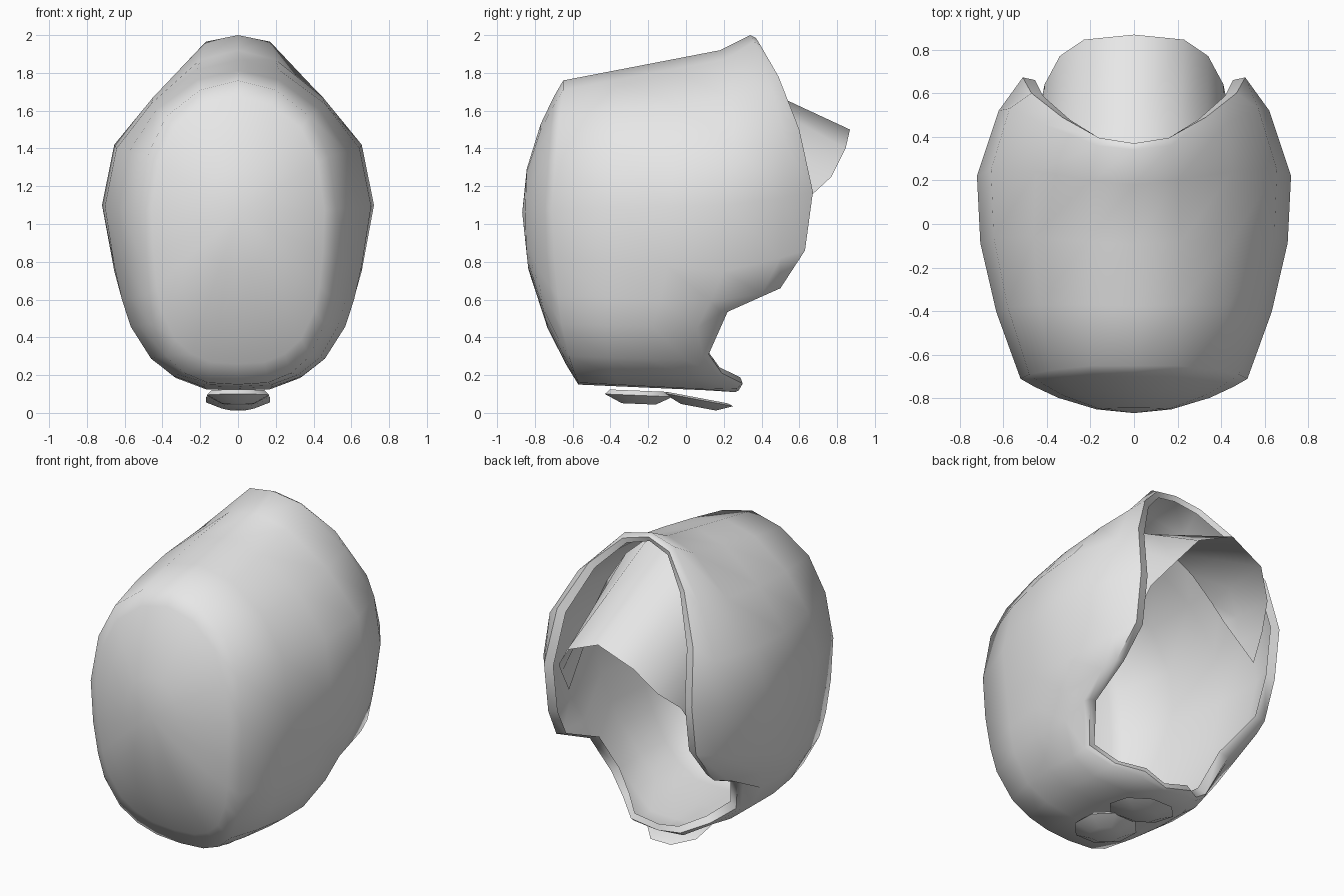
import bpy, bmesh, math

if "Cube" in bpy.data.objects:
    bpy.data.objects.remove(bpy.data.objects["Cube"])

grey = bpy.data.materials.new("light_grey")
grey.diffuse_color = (0.8, 0.8, 0.8, 1)
grey.use_nodes = True
grey.node_tree.nodes["Principled BSDF"].inputs["Base Color"].default_value = grey.diffuse_color


def finish(name, bm, angle):
    bmesh.ops.remove_doubles(bm, verts=bm.verts, dist=0.0005)
    bmesh.ops.recalc_face_normals(bm, faces=bm.faces)
    me = bpy.data.meshes.new(name)
    bm.to_mesh(me)
    bm.free()
    me.materials.append(grey)
    ob = bpy.data.objects.new(name, me)
    bpy.context.collection.objects.link(ob)
    bpy.ops.object.select_all(action='DESELECT')
    ob.select_set(True)
    bpy.context.view_layer.objects.active = ob
    bpy.ops.object.shade_smooth_by_angle(angle=math.radians(angle))
    return ob


def loft(name, rings, angle=60):
    """Skin half-rings (x >= 0) and mirror them across x = 0."""
    bm = bmesh.new()
    for side in (1, -1):
        grid = [[bm.verts.new((side * x, y, z)) for x, y, z in r] for r in rings]
        for a, b in zip(grid, grid[1:]):
            for i in range(len(a) - 1):
                bm.faces.new((a[i], a[i + 1], b[i + 1], b[i])[::side])
    return finish(name, bm, angle)


def mix(p, q, t):
    return tuple(a + (b - a) * t for a, b in zip(p, q))


# Shell half-rings, each running from the crown down the side to the bottom
front = [(0, -.65, 1.76), (.2, -.65, 1.71), (.38, -.67, 1.57), (.48, -.69, 1.36),
         (.52, -.71, 1.08), (.51, -.7, .82), (.49, -.68, .62), (.46, -.66, .47),
         (.38, -.62, .3), (.28, -.59, .21), (.16, -.57, .16), (0, -.57, .15)]
middle = [(0, .18, 1.92), (.2, .2, 1.87), (.45, .24, 1.67), (.655, .25, 1.42),
          (.72, .22, 1.1), (.655, .2, .75), (.61, .13, .59), (.56, .06, .45),
          (.45, .0, .28), (.33, .03, .185), (.17, .1, .125), (0, .1, .12)]
back = [(0, .34, 2), (.17, .36, 1.965), (.42, .46, 1.7), (.57, .53, 1.42),
        (.62, .52, 1.14), (.58, .5, .82), (.57, .4, .63), (.53, .19, .53),
        (.44, .09, .3), (.31, .17, .2), (.17, .27, .13), (0, .26, .11)]
lip = [(0, .37, 1.985), (.16, .395, 1.945), (.33, .49, 1.78), (.47, .6, 1.5),
       (.51, .672, 1.17), (.51, .63, .86), (.545, .5, .66), (.51, .22, .535),
       (.43, .12, .31), (.3, .19, .21), (.17, .3, .155), (0, .28, .12)]

rings = []
# Domed front
cx, cy, cz = 0, -.867, 1.06
for t in (0, .33, .67, .88):
    rings.append([(x * t, cy + (y - cy) * t * t, cz + (z - cz) * t) for x, y, z in front])
rings.append(front)
# Bulging sides
for t in (.33, .67):
    k = 1 + .35 * t * (1 - t)
    rings.append([(p[0] * k, p[1], p[2]) for p in (mix(a, b, t) for a, b in zip(front, middle))])
rings += [middle, back, lip]
# Rim curling into the opening
rings.append([(x * .89, y - .012, 1.1 + (z - 1.1) * .965) for x, y, z in lip])
loft("shell", rings)

# Curved flap sloping out of the back opening
flap_front = [(0, .05, 1.88), (.2, .08, 1.82), (.33, .12, 1.7), (.42, .18, 1.53), (.43, .28, 1.36)]
flap_back = [(0, .868, 1.5), (.23, .845, 1.4), (.34, .77, 1.25), (.41, .64, 1.13), (.43, .54, .98)]
loft("back_flap", [[mix(a, b, t) for a, b in zip(flap_front, flap_back)] for t in (0, .5, 1)])


# Small lens-shaped pads under the shell
def pad(name, y0, y1, z0, z1, half_width, sag, rise):
    bm = bmesh.new()
    yc, ry = (y0 + y1) / 2, (y1 - y0) / 2

    def ring(scale, drop):
        pts = []
        for i in range(8):
            a = math.tau * (i + .5) / 8
            u = max(-1, min(1, math.sin(a) * 1.08)) * scale
            pts.append(bm.verts.new((half_width * 1.08 * math.cos(a) * scale, yc + ry * u,
                                     z0 + (z1 - z0) * (u + 1) / 2 + drop)))
        return pts
    top, edge, low = ring(.85, rise), ring(1, 0), ring(.5, -sag)
    for a, b in ((top, edge), (edge, low)):
        for i in range(8):
            j = (i + 1) % 8
            bm.faces.new((a[i], a[j], b[j], b[i]))
    bm.faces.new(top)
    bm.faces.new(low)
    return finish(name, bm, 40)


pad("front_pad", -.43, -.07, .1, .085, .165, .045, .025)
pad("rear_pad", -.12, .25, .105, .035, .17, .04, .01)
